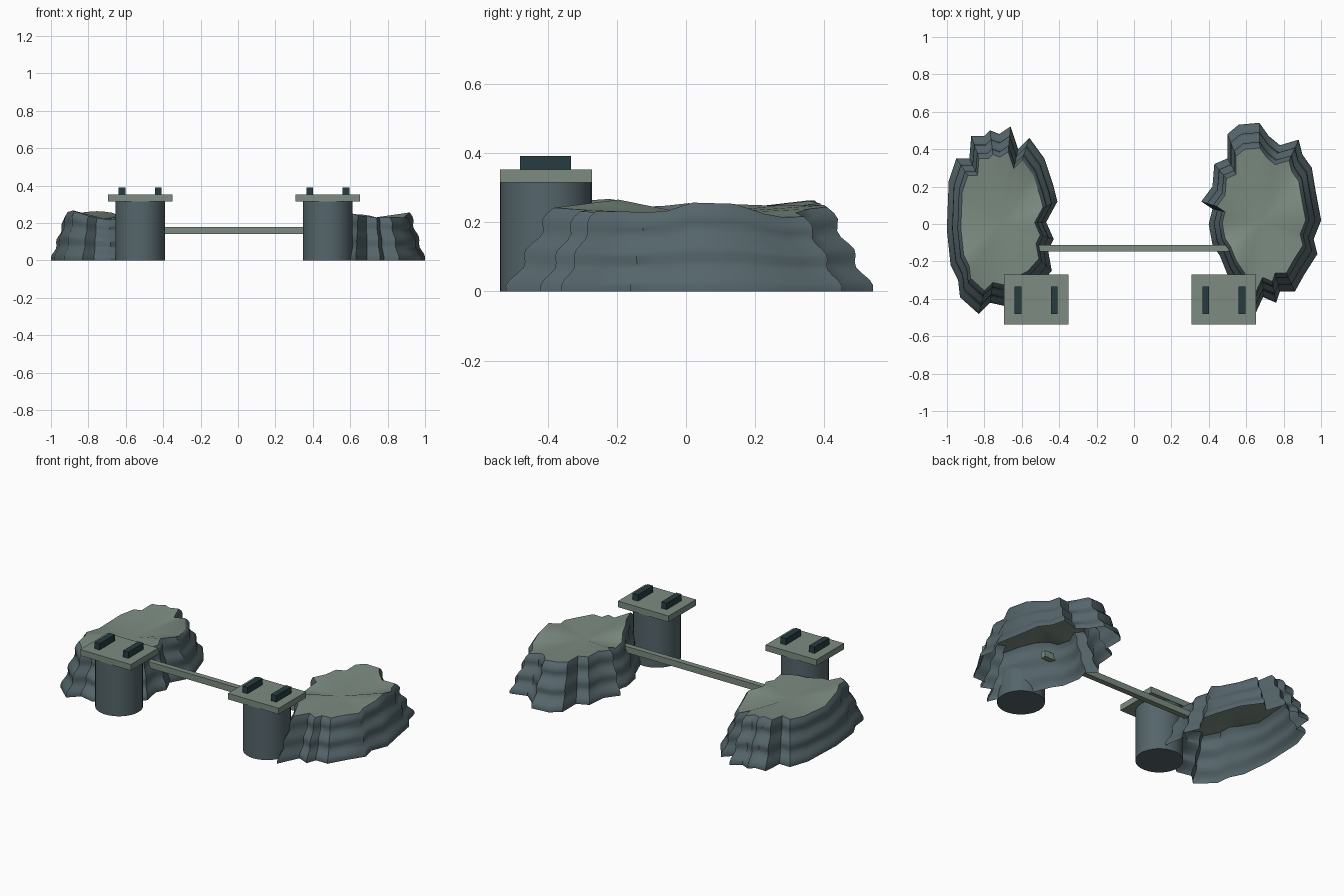
import bpy, bmesh
from math import atan2, sin
from mathutils import Vector

old = bpy.data.objects.get("Cube")
if old:
    bpy.data.objects.remove(old, do_unlink=True)


def material(name, color):
    mat = bpy.data.materials.new(name)
    mat.use_nodes = True
    mat.diffuse_color = (*color, 1)
    mat.node_tree.nodes["Principled BSDF"].inputs["Base Color"].default_value = (*color, 1)
    return mat


slate = material("slate rock", (0.09, 0.13, 0.145))
sage = material("sage green", (0.2, 0.26, 0.22))
dark = material("dark teal", (0.02, 0.045, 0.055))


def box(name, low, high, mat):
    low, high = Vector(low), Vector(high)
    bpy.ops.mesh.primitive_cube_add(size=1, location=(low + high) / 2)
    obj = bpy.context.object
    obj.name = name
    obj.scale = high - low
    bpy.ops.object.transform_apply(location=False, rotation=False, scale=True)
    obj.data.materials.append(mat)
    return obj


def smooth(obj, angle):
    bpy.ops.object.select_all(action="DESELECT")
    obj.select_set(True)
    bpy.context.view_layer.objects.active = obj
    bpy.ops.object.shade_smooth_by_angle(angle=angle)


# Hollow rock: a jagged outline rising in rippled, shrinking rings to a fan-shaped top
def rock(name, center, outline, phase, layers=14):
    cx, cy = center
    points = sorted(outline, key=lambda p: atan2(p[1] - cy, p[0] - cx))
    bm = bmesh.new()
    rings = []
    for i in range(layers + 1):
        t = i / layers
        shrink = 1 - 0.25 * t + 0.022 * sin(16 * t)
        ring = []
        for x, y in points:
            a = atan2(y - cy, x - cx)
            height = 0.24 + 0.018 * sin(3 * a + phase) + 0.01 * sin(5 * a)
            ring.append(bm.verts.new((cx + (x - cx) * shrink, cy + (y - cy) * shrink, height * t)))
        rings.append(ring)
    count = len(points)
    for lower, upper in zip(rings, rings[1:]):
        for j in range(count):
            k = (j + 1) % count
            bm.faces.new((lower[j], lower[k], upper[k], upper[j]))
    peak = bm.verts.new((cx, cy, 0.222))
    for j in range(count):
        face = bm.faces.new((rings[-1][j], rings[-1][(j + 1) % count], peak))
        face.material_index = 1
    mesh = bpy.data.meshes.new(name)
    bm.to_mesh(mesh)
    bm.free()
    mesh.materials.append(slate)
    mesh.materials.append(sage)
    obj = bpy.data.objects.new(name, mesh)
    bpy.context.collection.objects.link(obj)
    smooth(obj, 0.75)


rock("right_rock", (-.71, 0), [
    (-.41, .12), (-.43, .2), (-.48, .35), (-.56, .46), (-.62, .4), (-.66, .52), (-.72, .48),
    (-.77, .5), (-.8, .47), (-.87, .47), (-.88, .35), (-.95, .35), (-.99, .23), (-1, -.03),
    (-.98, -.22), (-.94, -.3), (-.93, -.39), (-.83, -.48), (-.77, -.42), (-.68, -.44),
    (-.6, -.38), (-.52, -.34), (-.44, -.25), (-.46, -.14), (-.43, -.08), (-.47, .01)], 2.2)
rock("left_rock", (.68, .02), [
    (.36, .12), (.42, .2), (.43, .32), (.5, .35), (.5, .48), (.56, .53), (.67, .54),
    (.72, .47), (.78, .42), (.88, .45), (.9, .37), (.95, .3), (.97, .18), (1, .02),
    (.96, -.08), (.98, -.16), (.91, -.27), (.86, -.36), (.78, -.36), (.76, -.42),
    (.69, -.39), (.63, -.52), (.56, -.36), (.5, -.27), (.46, -.17), (.42, -.11),
    (.4, 0), (.42, .08)], 1.2)

# Piers, each with a round column, a flat platform and two raised blocks
for side, x in (("right", -.523), ("left", .48)):
    bpy.ops.mesh.primitive_cylinder_add(vertices=32, radius=.133, depth=.315,
                                        location=(x, -.405, .1575))
    column = bpy.context.object
    column.name = side + "_column"
    column.data.materials.append(slate)
    smooth(column, 0.6)
    box(side + "_platform", (x - .172, -.537, .315), (x + .172, -.271, .352), sage)
    for label, dx in (("outer" if x < 0 else "inner", -.097), ("inner" if x < 0 else "outer", .097)):
        box(side + "_" + label + "_block", (x + dx - .018, -.48, .352),
            (x + dx + .018, -.333, .391), dark)

# Beam joining the two rocks
box("crossing_beam", (-.59, -.146, .142), (.55, -.112, .18), sage)
